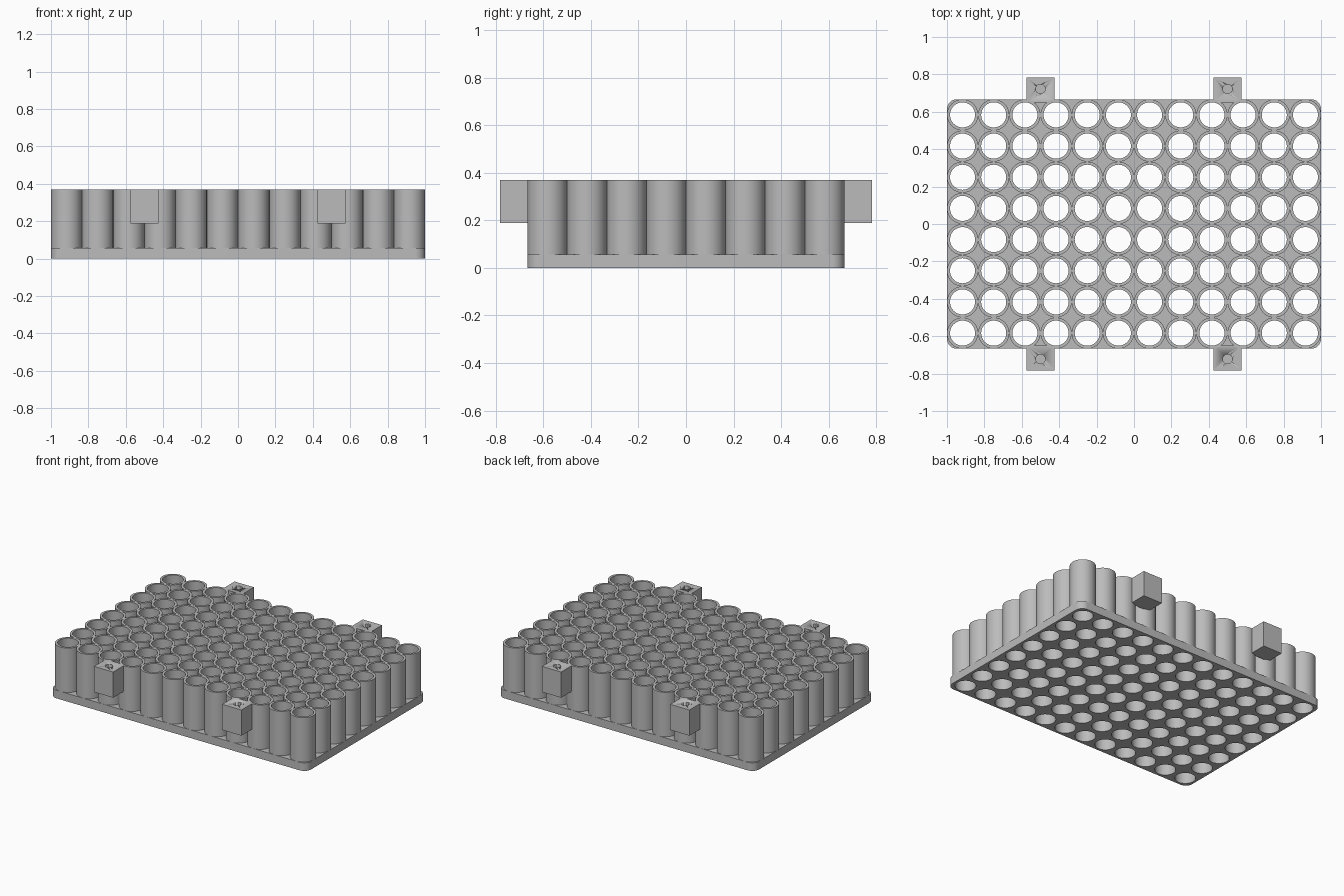
import bpy
import bmesh
from math import cos, sin, pi, radians

if "Cube" in bpy.data.objects:
    bpy.data.objects.remove(bpy.data.objects["Cube"], do_unlink=True)

COLS, ROWS, SEGS = 12, 8, 48
PITCH = 2 / COLS
TUBE_R, BORE_R = PITCH / 2, 0.067
HALF_X, HALF_Y = COLS * PITCH / 2, ROWS * PITCH / 2
PLATE_H, TOP = 0.057, 0.37
TAB_BOTTOM, TAB_OUT = 0.189, 0.783

grey = bpy.data.materials.new("light grey plastic")
grey.use_nodes = True
grey.diffuse_color = (0.5, 0.5, 0.5, 1)
grey.node_tree.nodes["Principled BSDF"].inputs["Base Color"].default_value = (0.5, 0.5, 0.5, 1)


def add_object(name, mesh):
    obj = bpy.data.objects.new(name, mesh)
    bpy.context.collection.objects.link(obj)
    mesh.materials.clear()
    mesh.materials.append(grey)
    return obj


def smooth(obj):
    bpy.ops.object.select_all(action="DESELECT")
    obj.select_set(True)
    bpy.context.view_layer.objects.active = obj
    bpy.ops.object.shade_smooth_by_angle(angle=radians(35))


def arc(cx, cy, r, start, sweep, count):
    return [(cx + r * cos(start + sweep * i / count),
             cy + r * sin(start + sweep * i / count)) for i in range(count)]


def circle(cx, cy, r):
    return arc(cx, cy, r, 0, 2 * pi, SEGS)


def extruded(name, loops, z0, z1):
    """Solid from an outline and holes, between two heights."""
    curve = bpy.data.curves.new(name, "CURVE")
    curve.dimensions = "2D"
    curve.fill_mode = "BOTH"
    curve.extrude = (z1 - z0) / 2
    for loop in loops:
        spline = curve.splines.new("POLY")
        spline.points.add(len(loop) - 1)
        for point, (x, y) in zip(spline.points, loop):
            point.co = (x, y, 0, 1)
        spline.use_cyclic_u = True
    temp = bpy.data.objects.new(name + " curve", curve)
    bpy.context.collection.objects.link(temp)
    bpy.context.view_layer.update()
    graph = bpy.context.evaluated_depsgraph_get()
    mesh = bpy.data.meshes.new_from_object(temp.evaluated_get(graph))
    bpy.data.objects.remove(temp, do_unlink=True)
    bm = bmesh.new()
    bm.from_mesh(mesh)
    bmesh.ops.remove_doubles(bm, verts=bm.verts, dist=1e-5)
    bmesh.ops.translate(bm, verts=bm.verts, vec=(0, 0, (z0 + z1) / 2))
    bmesh.ops.recalc_face_normals(bm, faces=bm.faces)
    bm.to_mesh(mesh)
    bm.free()
    return add_object(name, mesh)


# Base plate: rounded rectangle pierced by the grid of bores
corner = 0.053
outline = []
for k, (sx, sy) in enumerate([(1, 1), (-1, 1), (-1, -1), (1, -1)]):
    outline += arc(sx * (HALF_X - corner), sy * (HALF_Y - corner),
                   corner, k * pi / 2, pi / 2, 12)
    end = (k + 1) * pi / 2
    outline.append((sx * (HALF_X - corner) + corner * cos(end),
                    sy * (HALF_Y - corner) + corner * sin(end)))
bores = [circle((i + 0.5) * PITCH - HALF_X, (j + 0.5) * PITCH - HALF_Y, BORE_R)
         for i in range(COLS) for j in range(ROWS)]
plate = extruded("base_plate", [outline] + bores, 0, PLATE_H)
smooth(plate)

# Tubes: one open sleeve repeated over the grid
bm = bmesh.new()
rings = [[bm.verts.new((x, y, z)) for x, y in circle(0, 0, r)]
         for r, z in [(TUBE_R, PLATE_H), (TUBE_R, TOP), (BORE_R, TOP), (BORE_R, PLATE_H)]]
for lower, upper in zip(rings, rings[1:]):
    for i in range(SEGS):
        j = (i + 1) % SEGS
        bm.faces.new((lower[i], lower[j], upper[j], upper[i]))
mesh = bpy.data.meshes.new("tubes")
bm.to_mesh(mesh)
bm.free()
tubes = add_object("tubes", mesh)
tubes.location = (PITCH / 2 - HALF_X, PITCH / 2 - HALF_Y, 0)
smooth(tubes)
for count, step in [(COLS, (PITCH, 0, 0)), (ROWS, (0, PITCH, 0))]:
    array = tubes.modifiers.new("grid", "ARRAY")
    array.count = count
    array.use_relative_offset = False
    array.use_constant_offset = True
    array.constant_offset_displace = step

# Mounting tabs: block with a blind screw hole, mirrored to both sides
tab_x, tab_half, tab_in = 0.5, 0.075, 0.65
block = [(tab_x - tab_half, tab_in), (tab_x + tab_half, tab_in),
         (tab_x + tab_half, TAB_OUT), (tab_x - tab_half, TAB_OUT)]
tabs = extruded("mounting_tabs", [block], TAB_BOTTOM, TOP)
cutter = extruded("screw_hole_cutter", [circle(tab_x, 0.722, 0.025)], TOP - 0.12, TOP + 0.05)
cutter.hide_render = True
cutter.hide_viewport = True
smooth(tabs)
cut = tabs.modifiers.new("screw hole", "BOOLEAN")
cut.operation = "DIFFERENCE"
cut.solver = "EXACT"
cut.object = cutter
mirror = tabs.modifiers.new("four sides", "MIRROR")
mirror.use_axis = (True, True, False)
